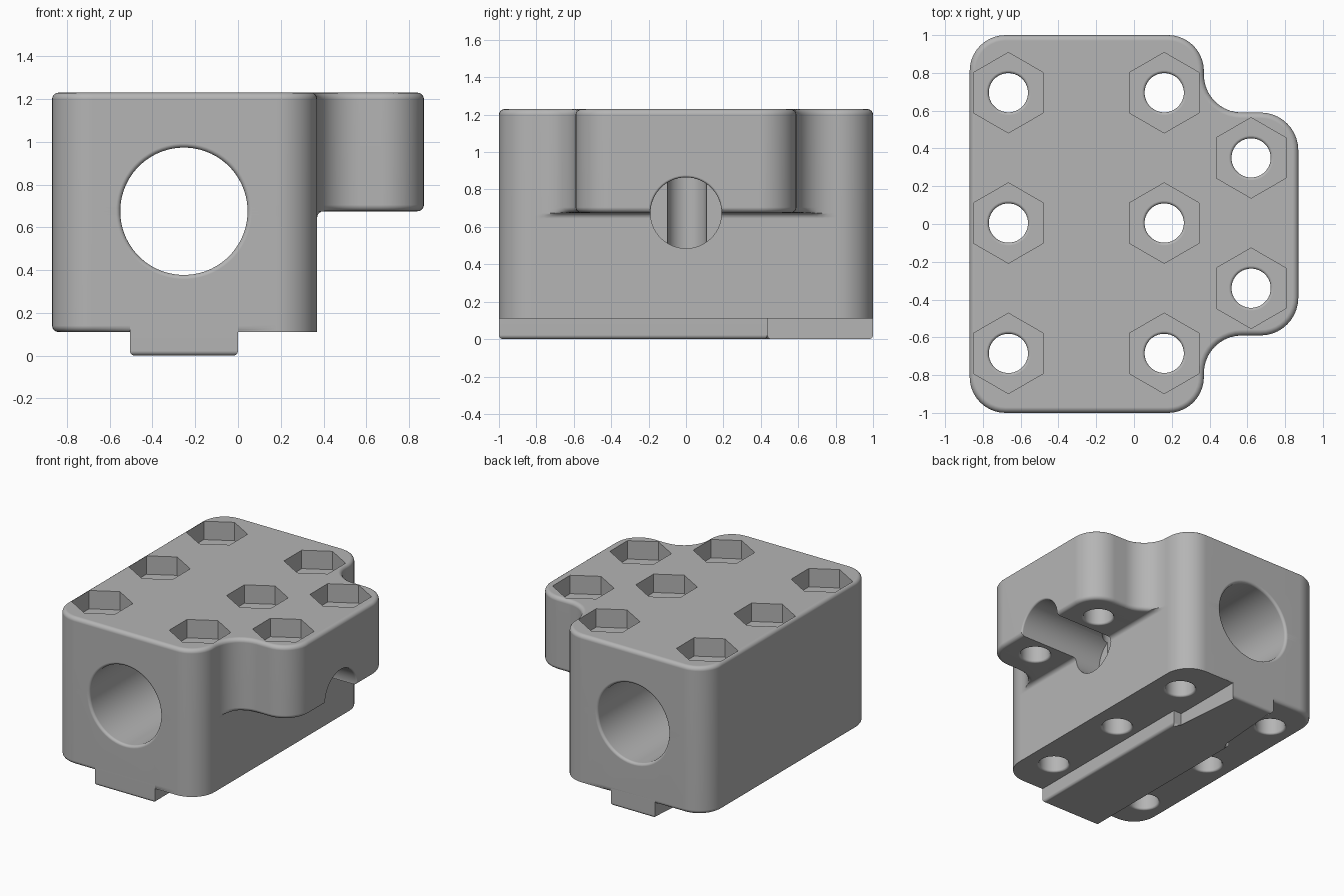
import bpy, bmesh, math
from mathutils import Matrix, Vector

cube = bpy.data.objects.get("Cube")
if cube:
    bpy.data.objects.remove(cube, do_unlink=True)

grey = bpy.data.materials.new("grey_metal")
grey.use_nodes = True
colour = (0.46, 0.46, 0.46, 1)
grey.diffuse_color = colour
grey.node_tree.nodes["Principled BSDF"].inputs["Base Color"].default_value = colour

TOP, BASE, LUG_Z = 1.23, 0.11, 0.675
WALL = 0.37          # side wall of the main block
R = 0.03             # edge rounding
MID_Z = 0.675        # height of both horizontal bores
STEPS = [math.radians(a) for a in (0, 22.5, 45, 67.5, 90)]


def make_object(name, bm):
    bmesh.ops.recalc_face_normals(bm, faces=bm.faces[:])
    mesh = bpy.data.meshes.new(name)
    bm.to_mesh(mesh)
    bm.free()
    mesh.materials.append(grey)
    obj = bpy.data.objects.new(name, mesh)
    bpy.context.collection.objects.link(obj)
    return obj


def loft(bm, rings):
    """Skin closed rings of equal length and cap both ends."""
    rows = [[bm.verts.new(p) for p in ring] for ring in rings]
    n = len(rows[0])
    for a, b in zip(rows, rows[1:]):
        for i in range(n):
            j = (i + 1) % n
            bm.faces.new((a[i], a[j], b[j], b[i]))
    bm.faces.new(rows[0][::-1])
    bm.faces.new(rows[-1])


def arc(cx, cy, r, start, end, side=1, n=10):
    """Points with outward normals; side -1 makes a hollow corner."""
    out = []
    for i in range(n + 1):
        a = math.radians(start + (end - start) * i / n)
        d = Vector((math.cos(a), math.sin(a)))
        out.append((Vector((cx, cy)) + d * r, d * side))
    return out


# Plan outline of block and side lug, one half then mirrored
half = arc(0.67, 0.39, 0.20, 0, 90) + arc(0.57, 0.79, 0.20, 270, 180, -1)
half += arc(0.18, 0.81, 0.19, 0, 90)
half += [(Vector((x, 1)), Vector((0, 1))) for x in (0, -0.48)]
half += arc(-0.68, 0.81, 0.19, 90, 180)
flip = lambda v: Vector((v.x, -v.y))
outline = half + [(flip(p), flip(d)) for p, d in reversed(half)]


def ring(z, inset=lambda p: 0, limit=9):
    pts = []
    for p, d in outline:
        q = p - d * inset(p)
        pts.append((min(q.x, limit), q.y, z))
    return pts


def lug_only(p):
    return min(1, max(0, (p.x - WALL - R) / R))


def left_only(p):
    return 1 if p.x < -0.4 else 0


rings = []
for t in STEPS:      # rounded lower left edge
    k = R * (1 - math.sin(t))
    rings.append(ring(BASE + R * (1 - math.cos(t)), lambda p: k * left_only(p), WALL))
for t in STEPS:      # hollow fillet under the lug
    rings.append(ring(LUG_Z - R + R * math.sin(t), limit=WALL + R * (1 - math.cos(t))))
for t in STEPS:      # rounded lug underside
    k = R * (1 - math.sin(t))
    rings.append(ring(LUG_Z + R * (1 - math.cos(t)), lambda p: k * lug_only(p)))
for t in STEPS:      # rounded top edge
    k = R * (1 - math.cos(t))
    rings.append(ring(TOP - R + R * math.sin(t), lambda p: k))
bm = bmesh.new()
loft(bm, rings)
bmesh.ops.remove_doubles(bm, verts=bm.verts[:], dist=0.00005)
bmesh.ops.dissolve_degenerate(bm, edges=bm.edges[:], dist=0.00005)
block = make_object("clamp_block", bm)


def cut(profile, matrix, n):
    """Subtract a lathed (radius, height) profile from the block."""
    tool = bmesh.new()
    rows = []
    for r, h in profile:
        angles = [math.tau * (i + 0.5) / n for i in range(n)]
        rows.append([matrix @ Vector((r * math.cos(a), r * math.sin(a), h)) for a in angles])
    loft(tool, rows)
    cutter = make_object("cutter", tool)
    cutter.hide_render = True
    mod = block.modifiers.new("cut", 'BOOLEAN')
    mod.operation, mod.solver, mod.object = 'DIFFERENCE', 'EXACT', cutter
    bpy.context.view_layer.objects.active = block
    bpy.ops.object.modifier_apply(modifier=mod.name)
    bpy.data.objects.remove(cutter, do_unlink=True)


def flared(r, low, high, f=0.02, extra=0.04, ends=(True, True)):
    """Hole profile whose chosen mouths are rounded outwards."""
    lower, upper = [], []
    for t in STEPS:
        grow, drop = r + f * (1 - math.sin(t)), f * (1 - math.cos(t))
        lower.append((grow, low + drop))
        upper.append((grow, high - drop))
    lower = [(r + f, low - extra)] + lower if ends[0] else [(r, low)]
    upper = [(r + f, high + extra)] + upper if ends[1] else [(r, high)]
    return lower + upper[::-1]


# Main bore front to back, and blind cross bore from the side
cut(flared(0.298, -1, 1),
    Matrix.Translation((-0.253, 0, MID_Z)) @ Matrix.Rotation(math.pi / 2, 4, 'X'), 64)
cut(flared(0.19, 0.16, 0.87, 0.012, ends=(False, True)),
    Matrix.Translation((0, 0, MID_Z)) @ Matrix.Rotation(math.pi / 2, 4, 'Y'), 48)

# Bolt holes with hexagonal nut pockets
POCKET = TOP - 0.14
spots = [(x, y, BASE) for x in (-0.665, 0.16) for y in (0.695, 0.005, -0.685)]
spots += [(0.62, y, LUG_Z) for y in (0.35, -0.34)]
for x, y, floor in spots:
    place = Matrix.Translation((x, y, 0))
    cut([(0.213, POCKET), (0.213, TOP + 0.1)], place, 6)
    cut(flared(0.104, floor, POCKET, 0.015), place, 32)

# Stepped locating rail underneath
bm = bmesh.new()
centre, wide, narrow, step = -0.253, 0.253, 0.185, 0.435
right = [(wide, -1), (wide, step), (narrow, step), (narrow, 1)]
plan = right + [(-w, y) for w, y in reversed(right)]
loft(bm, [[(centre + w, y, z) for w, y in plan] for z in (0, BASE + R)])
lower_edges = [e for e in bm.edges if all(v.co.z < 0.001 for v in e.verts)]
bmesh.ops.bevel(bm, geom=lower_edges, offset=0.022, segments=4, profile=0.5, affect='EDGES')
rail = make_object("base_rail", bm)

for obj in (block, rail):
    bpy.ops.object.select_all(action='DESELECT')
    obj.select_set(True)
    bpy.context.view_layer.objects.active = obj
    bpy.ops.object.shade_smooth_by_angle(angle=math.radians(32))
    weighted = obj.modifiers.new("weighted_normals", 'WEIGHTED_NORMAL')
    weighted.keep_sharp = True
